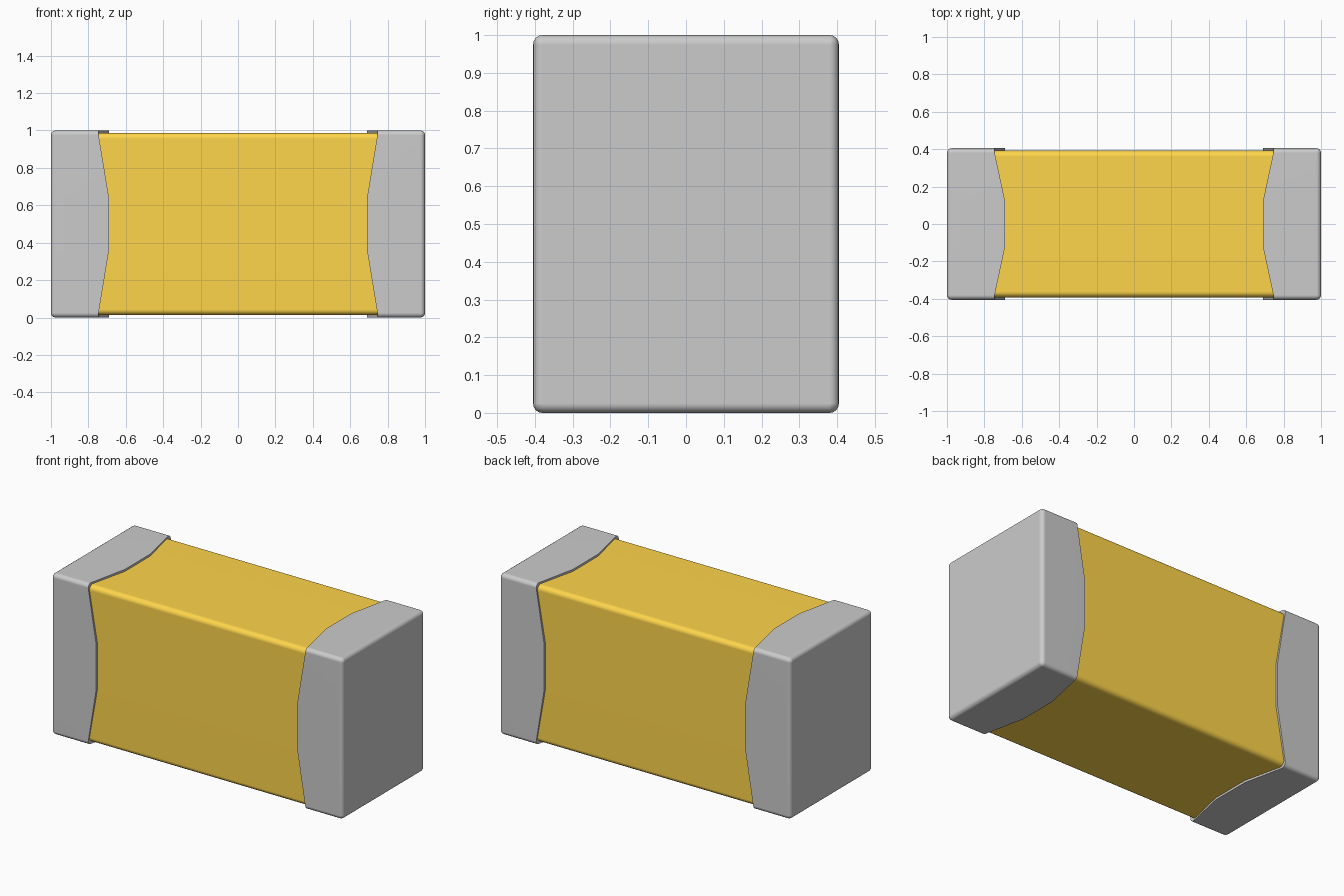
import bpy, bmesh, math

if "Cube" in bpy.data.objects:
    bpy.data.objects.remove(bpy.data.objects["Cube"])

HALF_Y, HALF_Z, MID_Z = 0.405, 0.5, 0.5
STEPS = 4                       # segments in each rounded corner
EDGE_X, BOW_X = 0.745, 0.69     # cap rim at the corners / at the middle of each side


def ring(hy, hz, r, xs, xm):
    """Rounded rectangle in YZ; corner points at x=xs, mid-side points at x=xm."""
    pts = []
    for k, (sy, sz) in enumerate([(1, 1), (-1, 1), (-1, -1), (1, -1)]):
        for i in range(STEPS + 1):
            a = math.pi / 2 * (k + i / STEPS)
            pts.append((xs, sy * (hy - r) + r * math.cos(a),
                        MID_Z + sz * (hz - r) + r * math.sin(a)))
        # two break points on the side that follows this corner
        side = [[(.125, hz), (-.125, hz)], [(-hy, .14), (-hy, -.14)],
                [(-.125, -hz), (.125, -hz)], [(hy, -.14), (hy, .14)]][k]
        pts += [(xm, y, MID_Z + z) for y, z in side]
    return pts


def loft(name, rings, flip=1):
    """Skin consecutive rings and close both ends."""
    bm = bmesh.new()
    rows = [[bm.verts.new((x * flip, y, z)) for x, y, z in r] for r in rings]
    n = len(rows[0])
    for a, b in zip(rows, rows[1:]):
        for i in range(n):
            j = (i + 1) % n
            bm.faces.new((a[i], a[j], b[j], b[i]))
    bm.faces.new(rows[0])
    bm.faces.new(rows[-1])
    bmesh.ops.remove_doubles(bm, verts=bm.verts, dist=1e-5)
    bmesh.ops.recalc_face_normals(bm, faces=bm.faces)
    mesh = bpy.data.meshes.new(name)
    bm.to_mesh(mesh)
    bm.free()
    ob = bpy.data.objects.new(name, mesh)
    bpy.context.collection.objects.link(ob)
    bpy.ops.object.select_all(action='DESELECT')
    ob.select_set(True)
    bpy.context.view_layer.objects.active = ob
    bpy.ops.object.shade_smooth_by_angle(angle=math.radians(35))
    wn = ob.modifiers.new("flat_sides", 'WEIGHTED_NORMAL')
    wn.keep_sharp = True
    return ob


# Coloured body, running into both caps
BY, BZ, BR = 0.392, 0.487, 0.03
body = loft("body", [ring(BY, BZ, BR, x, x) for x in (-0.97, 0.97)])
mat = bpy.data.materials.new("body_orange")
mat.diffuse_color = (1.0, 0.67, 0.07, 1)
mat.use_nodes = True
mat.node_tree.nodes["Principled BSDF"].inputs["Base Color"].default_value = mat.diffuse_color
body.data.materials.append(mat)

# End caps: sleeve with bowed rim and rounded outer end
R = 0.025
for name, flip in (("right_cap", 1), ("left_cap", -1)):
    rings = [ring(BY, BZ, BR, 0.97, 0.97),
             ring(BY, BZ, BR, EDGE_X, BOW_X),
             ring(HALF_Y, HALF_Z, R, EDGE_X, BOW_X)]
    for i in range(STEPS + 1):
        a = math.pi / 2 * i / STEPS
        inset = R * (1 - math.cos(a))
        x = 1 - R + R * math.sin(a)
        rings.append(ring(HALF_Y - inset, HALF_Z - inset, R - inset, x, x))
    loft(name, rings, flip)
